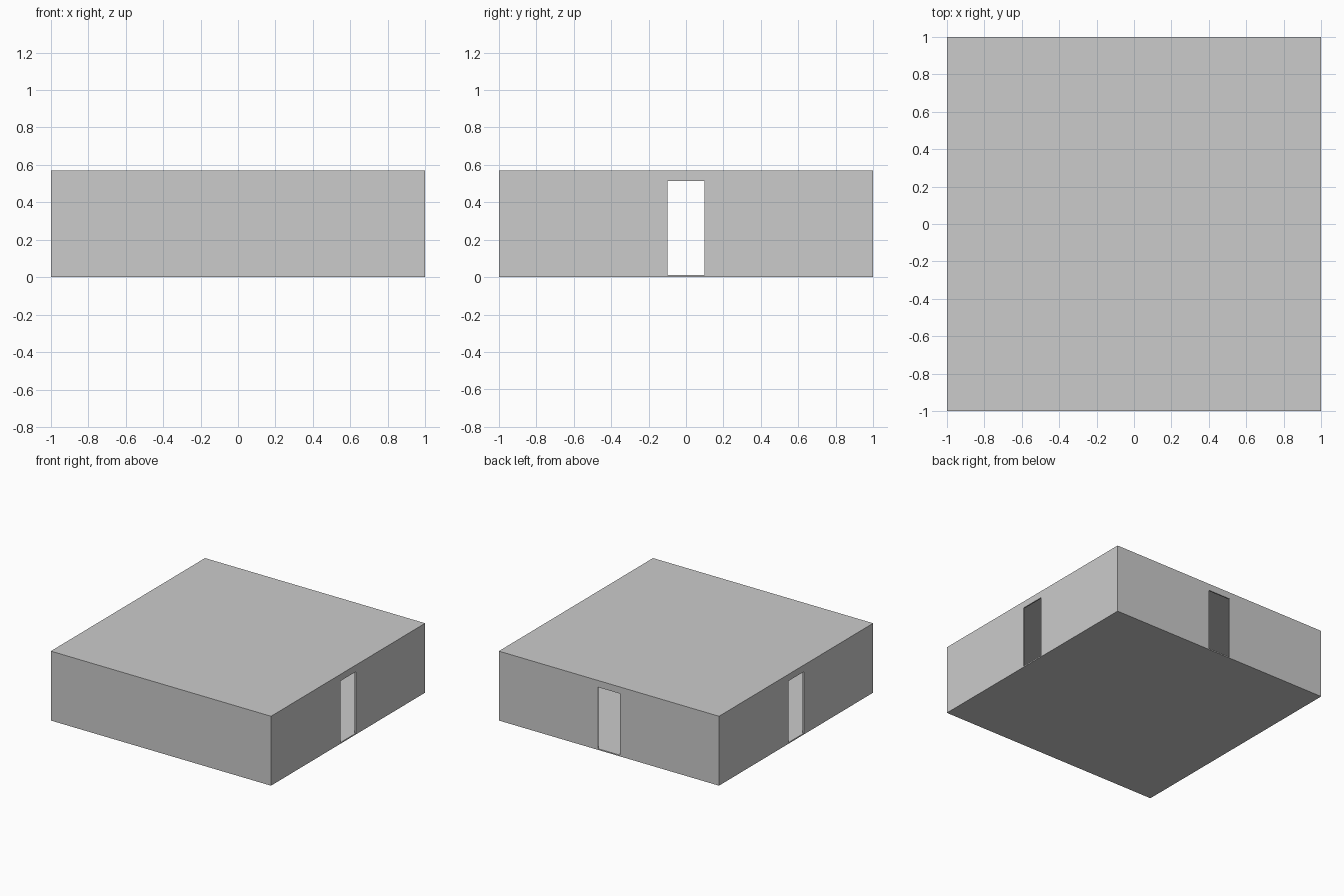
import bpy, bmesh
from math import pi
from mathutils import Matrix

if "Cube" in bpy.data.objects:
    bpy.data.objects.remove(bpy.data.objects["Cube"])

T = 0.01                 # wall and floor thickness
ROOF = 0.005             # roof thickness
TOP = 0.57               # overall height
DOOR_W, DOOR_TOP = 0.1, 0.515


def add_object(name, bm):
    bmesh.ops.recalc_face_normals(bm, faces=bm.faces)
    mesh = bpy.data.meshes.new(name)
    bm.to_mesh(mesh)
    bm.free()
    obj = bpy.data.objects.new(name, mesh)
    bpy.context.collection.objects.link(obj)
    return obj


def slab(name, z0, z1):
    bm = bmesh.new()
    bmesh.ops.create_cube(bm, size=1, matrix=Matrix.Translation((0, 0, (z0 + z1) / 2))
                          @ Matrix.Diagonal((2, 2, z1 - z0, 1)))
    return add_object(name, bm)


def wall(name, half, angle, door):
    """Wall outline on the front plane, thickened inwards, then turned to its side."""
    z0, z1 = T, TOP - ROOF
    outline = [(-half, z0), (-half, z1), (half, z1), (half, z0)]
    if door:
        outline += [(DOOR_W, z0), (DOOR_W, DOOR_TOP), (-DOOR_W, DOOR_TOP), (-DOOR_W, z0)]
    bm = bmesh.new()
    face = bm.faces.new([bm.verts.new((x, -1, z)) for x, z in outline])
    new = bmesh.ops.extrude_face_region(bm, geom=[face])["geom"]
    bmesh.ops.translate(bm, vec=(0, T, 0),
                        verts=[g for g in new if isinstance(g, bmesh.types.BMVert)])
    bmesh.ops.rotate(bm, verts=bm.verts, cent=(0, 0, 0), matrix=Matrix.Rotation(angle, 3, 'Z'))
    return add_object(name, bm)


# Floor and roof
slab("floor", 0, T)
slab("roof", TOP - ROOF, TOP)

# Solid front wall, doorways in the other three
wall("front_wall", 1, 0, False)
wall("right_wall", 1 - T, pi / 2, True)
wall("back_wall", 1, pi, True)
wall("left_wall", 1 - T, -pi / 2, True)
